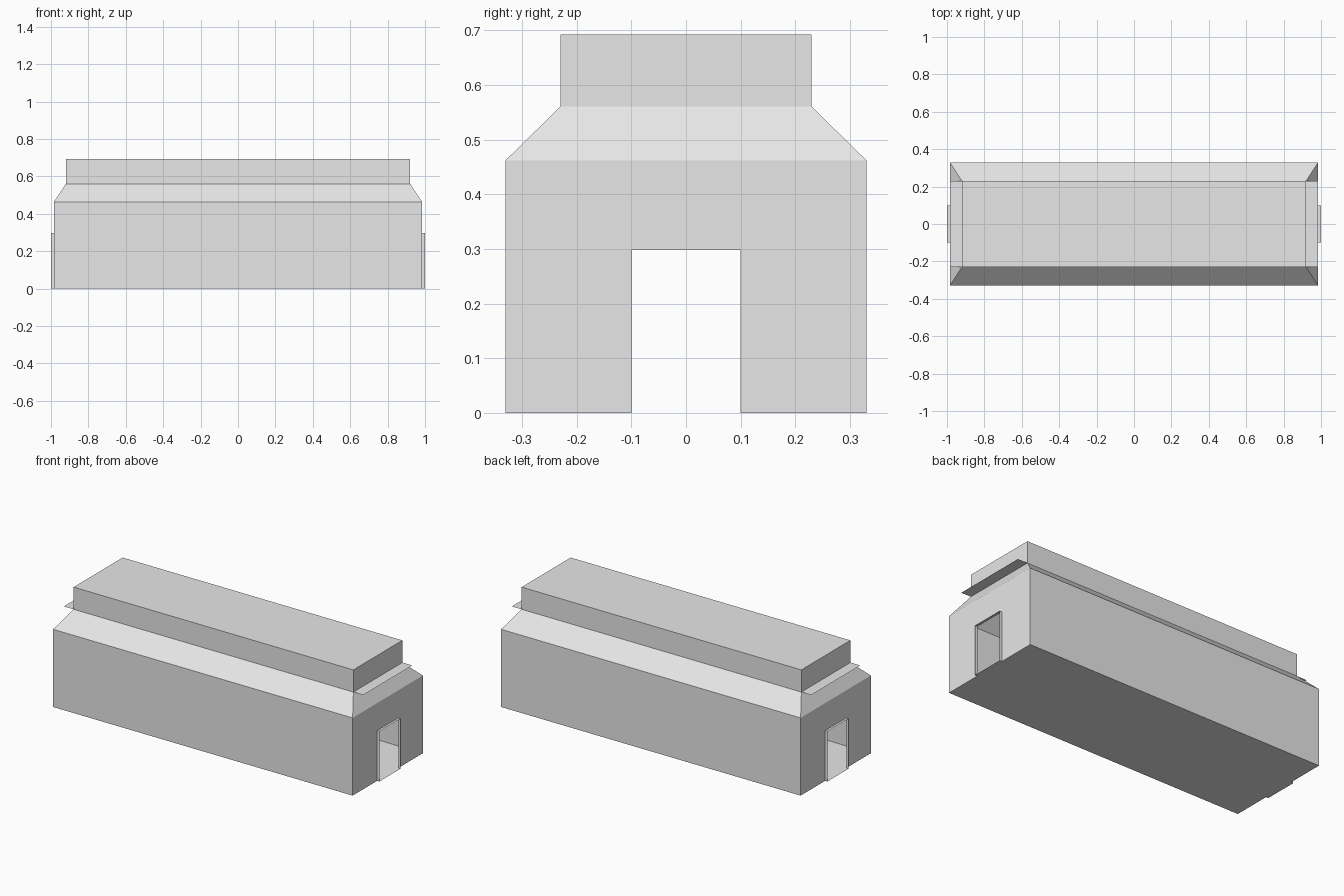
import bpy

cube = bpy.data.objects.get("Cube")
if cube:
    bpy.data.objects.remove(cube, do_unlink=True)

# Main dimensions
HALF_LEN, HALF_WIDE, EAVES = 0.985, 0.33, 0.462
TOP_LEN, TOP_WIDE, LEDGE, RIDGE = 0.92, 0.23, 0.56, 0.692
DOOR_WIDE, DOOR_HIGH, PORCH = 0.1, 0.298, 1.0

grey = bpy.data.materials.new("light grey")
grey.use_nodes = True
colour = (0.8, 0.8, 0.8, 1)
grey.diffuse_color = colour
grey.node_tree.nodes["Principled BSDF"].inputs["Base Color"].default_value = colour


def make_part(name, faces):
    """Build one object from a list of polygons given as point lists."""
    verts, polys = [], []
    for face in faces:
        polys.append(list(range(len(verts), len(verts) + len(face))))
        verts.extend(face)
    mesh = bpy.data.meshes.new(name)
    mesh.from_pydata(verts, [], polys)
    mesh.materials.append(grey)
    obj = bpy.data.objects.new(name, mesh)
    bpy.context.collection.objects.link(obj)
    return obj


def ring(x, y, z):
    return [(-x, -y, z), (x, -y, z), (x, y, z), (-x, y, z)]


def band(low, high, sides=range(4)):
    """Outward quads joining two rings."""
    return [[low[i], low[(i + 1) % 4], high[(i + 1) % 4], high[i]] for i in sides]


base = ring(HALF_LEN, HALF_WIDE, 0)
eaves = ring(HALF_LEN, HALF_WIDE, EAVES)
ledge = ring(TOP_LEN, TOP_WIDE, LEDGE)
ridge = ring(TOP_LEN, TOP_WIDE, RIDGE)

# Hollow body: floor, long walls, sloped shoulders
make_part("floor", [base[::-1]])
make_part("long_walls", band(base, eaves, (0, 2)))
make_part("sloped_roof", band(eaves, ledge))

# Flat sheet that overhangs the sloped ends
make_part("roof_plate", [ring(HALF_LEN, TOP_WIDE, LEDGE)])

# Raised upper roof
make_part("upper_roof", band(ledge, ridge) + [ridge])

# End walls with an open doorway, and a thin projecting door surround
for name, s in (("left", 1), ("right", -1)):
    outline = [(-HALF_WIDE, 0), (-DOOR_WIDE, 0), (-DOOR_WIDE, DOOR_HIGH),
               (DOOR_WIDE, DOOR_HIGH), (DOOR_WIDE, 0), (HALF_WIDE, 0),
               (HALF_WIDE, EAVES), (-HALF_WIDE, EAVES)]
    make_part(name + "_end_wall", [[(s * HALF_LEN, s * y, z) for y, z in outline]])
    door = outline[1:5]
    surround = []
    for i in range(4):
        (y0, z0), (y1, z1) = door[i], door[(i + 1) % 4]
        surround.append([(s * HALF_LEN, s * y0, z0), (s * HALF_LEN, s * y1, z1),
                         (s * PORCH, s * y1, z1), (s * PORCH, s * y0, z0)])
    make_part(name + "_door_surround", surround)
